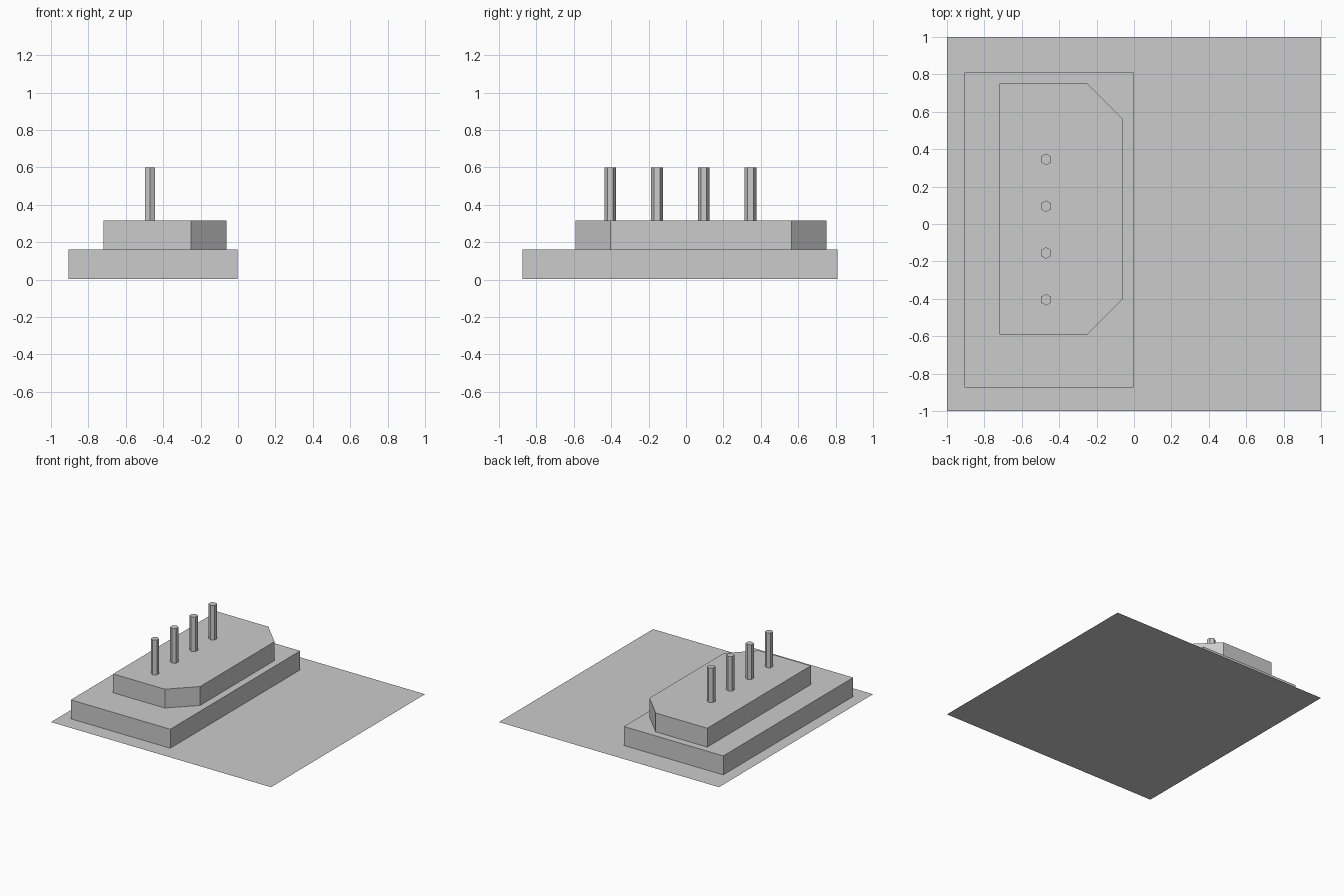
import bpy
import bmesh
from math import radians
from mathutils import Matrix

if "Cube" in bpy.data.objects:
    bpy.data.objects.remove(bpy.data.objects["Cube"])


def finish(name, bm):
    bmesh.ops.recalc_face_normals(bm, faces=bm.faces)
    mesh = bpy.data.meshes.new(name)
    bm.to_mesh(mesh)
    bm.free()
    obj = bpy.data.objects.new(name, mesh)
    bpy.context.collection.objects.link(obj)
    return obj


def slab(name, outline, z0, z1):
    """Extrude a flat outline upwards from z0 to z1."""
    bm = bmesh.new()
    face = bm.faces.new([bm.verts.new((x, y, z0)) for x, y in outline])
    if z1 > z0:
        top = bmesh.ops.extrude_face_region(bm, geom=[face], use_keep_orig=True)
        verts = [g for g in top["geom"] if isinstance(g, bmesh.types.BMVert)]
        bmesh.ops.translate(bm, verts=verts, vec=(0, 0, z1 - z0))
    return finish(name, bm)


def rectangle(x0, x1, y0, y1):
    return [(x0, y0), (x1, y0), (x1, y1), (x0, y1)]


# Ground sheet the model sits on, a single upward-facing quad
bm = bmesh.new()
bmesh.ops.create_grid(bm, x_segments=1, y_segments=1, size=1)
finish("ground_sheet", bm)

# Lower rectangular tier, a hair above the sheet
BASE_TOP, TIER_TOP, POST_TOP = 0.16, 0.315, 0.60
slab("lower_tier", rectangle(-0.907, -0.003, -0.875, 0.811), 0.004, BASE_TOP)

# Upper tier with the two right-hand corners cut off
x0, x1, y0, y1, cut = -0.72, -0.062, -0.592, 0.752, 0.189
slab("upper_tier",
     [(x0, y0), (x1 - cut, y0), (x1, y0 + cut),
      (x1, y1 - cut), (x1 - cut, y1), (x0, y1)],
     BASE_TOP, TIER_TOP)

# Row of four six-sided posts, corners pointing along y
for i in range(4):
    bm = bmesh.new()
    place = (Matrix.Translation((-0.47, -0.405 + 0.25 * i, (TIER_TOP + POST_TOP) / 2))
             @ Matrix.Rotation(radians(0), 4, "Z"))
    bmesh.ops.create_cone(bm, cap_ends=True, segments=6, radius1=0.031, radius2=0.031,
                          depth=POST_TOP - TIER_TOP, matrix=place)
    finish(f"post_{i + 1}", bm)
